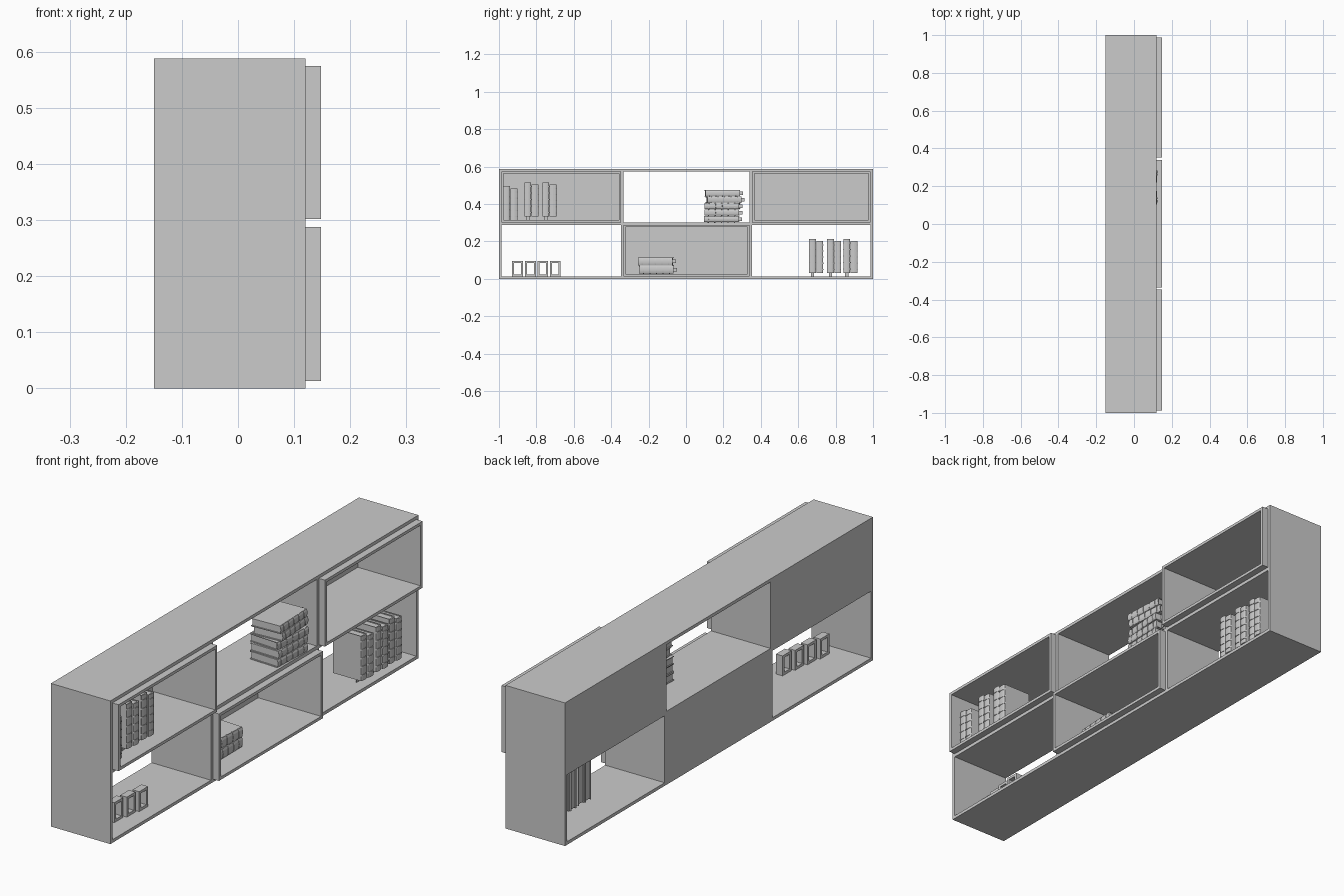
import bpy, bmesh, math, random
from mathutils import Matrix, Vector

if "Cube" in bpy.data.objects:
    bpy.data.objects.remove(bpy.data.objects["Cube"])

random.seed(4)


def add_box(bm, x0, x1, y0, y1, z0, z1):
    size = Matrix.Diagonal((x1 - x0, y1 - y0, z1 - z0, 1))
    mid = Matrix.Translation(((x0 + x1) / 2, (y0 + y1) / 2, (z0 + z1) / 2))
    bmesh.ops.create_cube(bm, size=1, matrix=mid @ size)


def finish(name, bm, matrix=Matrix()):
    bmesh.ops.recalc_face_normals(bm, faces=bm.faces)
    me = bpy.data.meshes.new(name)
    bm.to_mesh(me)
    bm.free()
    ob = bpy.data.objects.new(name, me)
    ob.matrix_world = matrix
    bpy.context.collection.objects.link(ob)
    return ob


def board(name, *b):
    bm = bmesh.new()
    add_box(bm, *b)
    return finish(name, bm)


def frame(name, x0, x1, y0, y1, z0, z1, t, back=False):
    # Rectangular tube open along x, optionally closed at the rear
    bm = bmesh.new()
    rings = []
    for x in (x0, x1):
        for i in (0, t):
            rings.append([bm.verts.new((x, y, z)) for y, z in (
                (y0 + i, z0 + i), (y1 - i, z0 + i), (y1 - i, z1 - i), (y0 + i, z1 - i))])
    ro, ri, fo, fi = rings
    for a, b in ((ro, ri), (ri, fi), (fi, fo), (fo, ro)):
        for k in range(4):
            j = (k + 1) % 4
            bm.faces.new((a[k], a[j], b[j], b[k]))
    if back:
        add_box(bm, x0, x0 + t, y0 + t, y1 - t, z0 + t, z1 - t)
    return finish(name, bm)


def add_spine(bm, x, half, bulge, z0, z1):
    # Rounded spine strip, an arc profile extruded along the book height
    n = 6
    ends = []
    for z in (z0, z1):
        ends.append([bm.verts.new((x + bulge * math.sin(math.pi * k / n),
                                   -half * math.cos(math.pi * k / n), z)) for k in range(n + 1)])
    lo, hi = ends
    for k in range(n + 1):
        j = (k + 1) % (n + 1)
        bm.faces.new((lo[k], lo[j], hi[j], hi[k]))
    bm.faces.new(lo)
    bm.faces.new(hi)


def book(name, matrix, T, H, D, ribbon):
    # Spine faces +x, covers face +-y, book stands on z = 0
    bm = bmesh.new()
    c = 0.003
    for y in (-T / 2, T / 2 - c):
        add_box(bm, 0, D, y, y + c, 0, H)
    add_box(bm, 0.004, D - 0.002, -T / 2 + c, T / 2 - c, 0.004, H - 0.004)
    add_spine(bm, D - 0.002, T / 2, 0.006, 0, H)
    for k in range(5):
        z = H * (0.12 + 0.19 * k)
        add_spine(bm, D - 0.002, T / 2 + 0.001, 0.008, z - 0.003, z + 0.003)
    if ribbon:
        add_box(bm, D - 0.03, D - 0.027, -0.009, 0.009, -0.018, 0.006)
    return finish(name, bm, matrix)


# Outer case, horizontal shelf and upright dividers
T = 0.013
XB, XF, XI = -0.15, 0.12, 0.148
frame("outer_case", XB, XF, -1, 1, 0, 0.588, T)
board("middle_shelf", XB, XF, -1 + T, 1 - T, 0.288, 0.302)
for row, (z0, z1) in (("lower", (T, 0.288)), ("upper", (0.302, 0.575))):
    board(row + "_left_divider", XB, XF, -0.347, -0.335, z0, z1)
    board(row + "_right_divider", XB, XF, 0.34, 0.353, z0, z1)

# Protruding closed-back box inserts
frame("upper_left_insert", XB, XI, -0.987, -0.347, 0.302, 0.575, 0.012, True)
frame("upper_right_insert", XB, XI, 0.353, 0.987, 0.302, 0.575, 0.012, True)
frame("lower_middle_insert", XB, XI, -0.335, 0.34, T, 0.288, 0.012, True)

# Standing books, in pairs: (left y, right y, base z)
pairs = [(-0.98, -0.90, 0.312), (-0.865, -0.788, 0.332), (-0.77, -0.69, 0.332),
         (0.657, 0.735, 0.03), (0.753, 0.83, 0.03), (0.84, 0.918, 0.03)]
for i, (y0, y1, z) in enumerate(pairs):
    t = (y1 - y0) / 2
    for s in range(2):
        loc = Matrix.Translation((-0.03 + 0.004 * s, y0 + t * (s + 0.5), z))
        book(f"standing_book_{i}_{s}", loc, t - 0.003, 0.184 - 0.012 * s, 0.128, s == 0)


# Lying books: height runs along y, thickness along z
def stack(name, x, y, z, count, t):
    for k in range(count):
        turn = Matrix.Rotation(random.uniform(-0.08, 0.08), 4, 'Z')
        lay = Matrix.Rotation(math.pi / 2, 4, 'X')
        pivot = Matrix.Translation((-0.064, 0, -0.092))
        place = Matrix.Translation((x, y + random.uniform(-0.007, 0.007), z + t * (k + 0.5)))
        book(f"{name}_{k}", place @ turn @ lay @ pivot, t - 0.002, 0.184, 0.128, True)


# Flip so ribbons point right (+y)
stack("upper_stack_book", 0.05, 0.197, 0.302, 5, 0.0345)
stack("lower_stack_book", 0.0, -0.155, 0.027, 2, 0.044)

# Plain row of open rectangular ornaments in the lower left bay
for i, (y0, y1) in enumerate(((-0.93, -0.872), (-0.86, -0.803), (-0.793, -0.737), (-0.727, -0.67))):
    x = 0.015 + 0.01 * i
    frame(f"ornament_frame_{i}", x - 0.015, x + 0.015, y0, y1, T, 0.095, 0.011)
